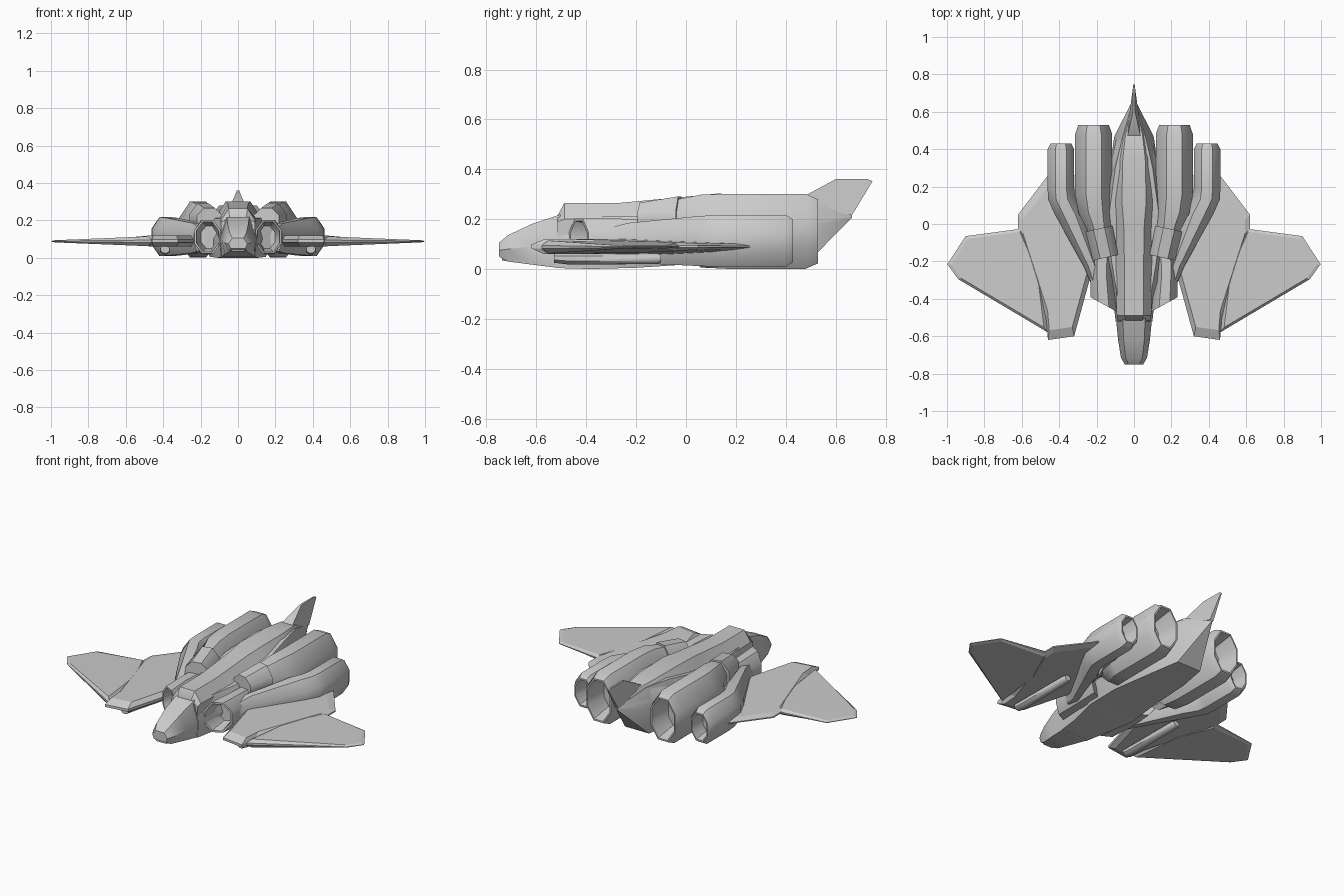
import bpy, bmesh, math


def finish(name, bm, mirror=False, angle=30):
    bmesh.ops.recalc_face_normals(bm, faces=bm.faces)
    me = bpy.data.meshes.new(name)
    bm.to_mesh(me)
    bm.free()
    ob = bpy.data.objects.new(name, me)
    bpy.context.collection.objects.link(ob)
    if mirror:
        ob.modifiers.new("mirror", 'MIRROR').use_mirror_merge = False
    bpy.ops.object.select_all(action='DESELECT')
    bpy.context.view_layer.objects.active = ob
    ob.select_set(True)
    bpy.ops.object.shade_smooth_by_angle(angle=math.radians(angle))
    return ob


def loft(name, rings, mirror=False, angle=30):
    """Skin a list of point rings and cap both ends."""
    bm = bmesh.new()
    vs = [[bm.verts.new(p) for p in r] for r in rings]
    n = len(vs[0])
    for a, b in zip(vs, vs[1:]):
        for i in range(n):
            j = (i + 1) % n
            bm.faces.new((a[i], a[j], b[j], b[i]))
    bm.faces.new(vs[0])
    bm.faces.new(vs[-1])
    return finish(name, bm, mirror, angle)


def body(name, sections):
    """Six-sided symmetric sections: y, half widths (top, mid, bottom), z (bottom, mid, top)."""
    rings = []
    for y, wt, wm, wb, zb, zm, zt in sections:
        rings.append([(wt, y, zt), (wm, y, zm), (wb, y, zb),
                      (-wb, y, zb), (-wm, y, zm), (-wt, y, zt)])
    return loft(name, rings)


def duct(name, sections, shear=0.0, sides=8):
    """Faceted tube through x, y, z, rx, rz; flat side on top."""
    rings = []
    k = 1 / math.cos(math.pi / sides)
    for x, y, z, rx, rz in sections:
        ring = []
        for i in range(sides):
            a = 2 * math.pi * (i + 0.5) / sides
            dx = rx * k * math.cos(a)
            ring.append((x + dx, y + shear * dx, z + rz * k * math.sin(a)))
        rings.append(ring)
    return loft(name, rings, True, 46)


def blade(name, outline, z, scale):
    """Wing panel with a sharp rim; outline holds x, y, half thickness."""
    cx = sum(p[0] for p in outline) / len(outline)
    cy = sum(p[1] for p in outline) / len(outline)

    def inset(s):
        return [(cx + (x - cx) * scale, cy + (y - cy) * scale, z + s * h) for x, y, h in outline]

    def rim(s):
        return [(x, y, z + s * h * 0.25) for x, y, h in outline]
    return loft(name, [inset(-1), rim(-1), rim(1), inset(1)], True, 10)


# Nose and cockpit
body("nose", [
    (-.75, .03, .05, .04, .05, .075, .105),
    (-.715, .045, .07, .05, .03, .08, .135),
    (-.62, .055, .085, .07, .018, .09, .18),
    (-.50, .06, .097, .09, .003, .10, .22)])
body("chin_sensor", [
    (-.738, .035, .04, .03, .035, .045, .06),
    (-.68, .05, .055, .045, .025, .045, .06)])

# Main hull with pointed tail
body("hull", [
    (-.52, .065, .098, .09, .004, .10, .205),
    (-.38, .09, .115, .11, .0, .10, .21),
    (-.2, .12, .18, .15, .005, .10, .21),
    (0, .14, .20, .14, .018, .10, .23),
    (.3, .10, .13, .11, .006, .15, .28),
    (.47, .06, .105, .08, .008, .17, .28),
    (.665, .003, .005, .003, .205, .21, .217)])

# Raised back spine
body("spine", [
    (-.515, .045, .09, .09, .12, .19, .215),
    (-.488, .05, .092, .09, .12, .20, .264),
    (-.28, .05, .10, .10, .12, .20, .264),
    (0, .055, .105, .11, .12, .21, .29),
    (.12, .065, .12, .12, .12, .22, .302),
    (.35, .06, .118, .115, .12, .22, .30),
    (.48, .045, .09, .09, .12, .20, .292),
    (.665, .003, .005, .003, .205, .21, .217)])

# Tail fin, wedge-shaped
fin = [(.47, .29, .035), (.60, .36, .006), (.73, .36, .004), (.748, .352, .003),
       (.665, .215, .012), (.55, .24, .03)]
loft("tail_fin", [[(s * w, y, z) for y, z, w in fin] for s in (-1, 1)])

# Large inner engines with hollow nozzles
duct("inner_engine", [
    (.155, -.16, .20, .055, .06), (.185, -.03, .185, .065, .095),
    (.205, .06, .152, .092, .146), (.216, .16, .151, .099, .15),
    (.216, .48, .151, .099, .15), (.216, .53, .151, .082, .128),
    (.216, .53, .151, .074, .118), (.216, .40, .151, .055, .09)])
duct("engine_collar", [
    (.152, -.18, .20, .068, .066), (.187, -.025, .195, .072, .096)], shear=-.22)

# Slimmer outer engines, bending inward to the front
duct("outer_engine", [
    (.205, -.31, .10, .03, .065), (.225, -.23, .105, .042, .08),
    (.345, .05, .112, .078, .10), (.385, .13, .113, .074, .104),
    (.391, .19, .113, .071, .104), (.391, .40, .113, .071, .104),
    (.391, .43, .113, .056, .085), (.391, .43, .113, .049, .076),
    (.391, .34, .113, .038, .06)])

# Side air intakes, open at the front
duct("air_intake", [
    (.155, -.32, .11, .04, .06), (.163, -.43, .112, .06, .08),
    (.163, -.43, .112, .07, .09), (.172, -.28, .11, .062, .092),
    (.17, -.12, .11, .06, .085)], shear=.55)

# Wings
blade("inner_wing", [
    (.20, -.20, .03), (.235, -.29, .03), (.32, -.60, .03), (.46, -.62, .03),
    (.47, -.50, .03), (.62, -.03, .018), (.62, .05, .014), (.46, .26, .012),
    (.25, .26, .03)], .09, .88)
blade("outer_wing", [
    (.46, -.58, .026), (.94, -.295, .008), (.998, -.215, .006),
    (.90, -.065, .007), (.60, -.025, .018), (.50, -.25, .024)], .088, .92)

# Cannons under the wings
duct("wing_cannon", [
    (.39, -.53, .045, .025, .02), (.39, -.47, .042, .026, .024),
    (.39, -.12, .042, .024, .022), (.39, -.10, .042, .018, .016)])
